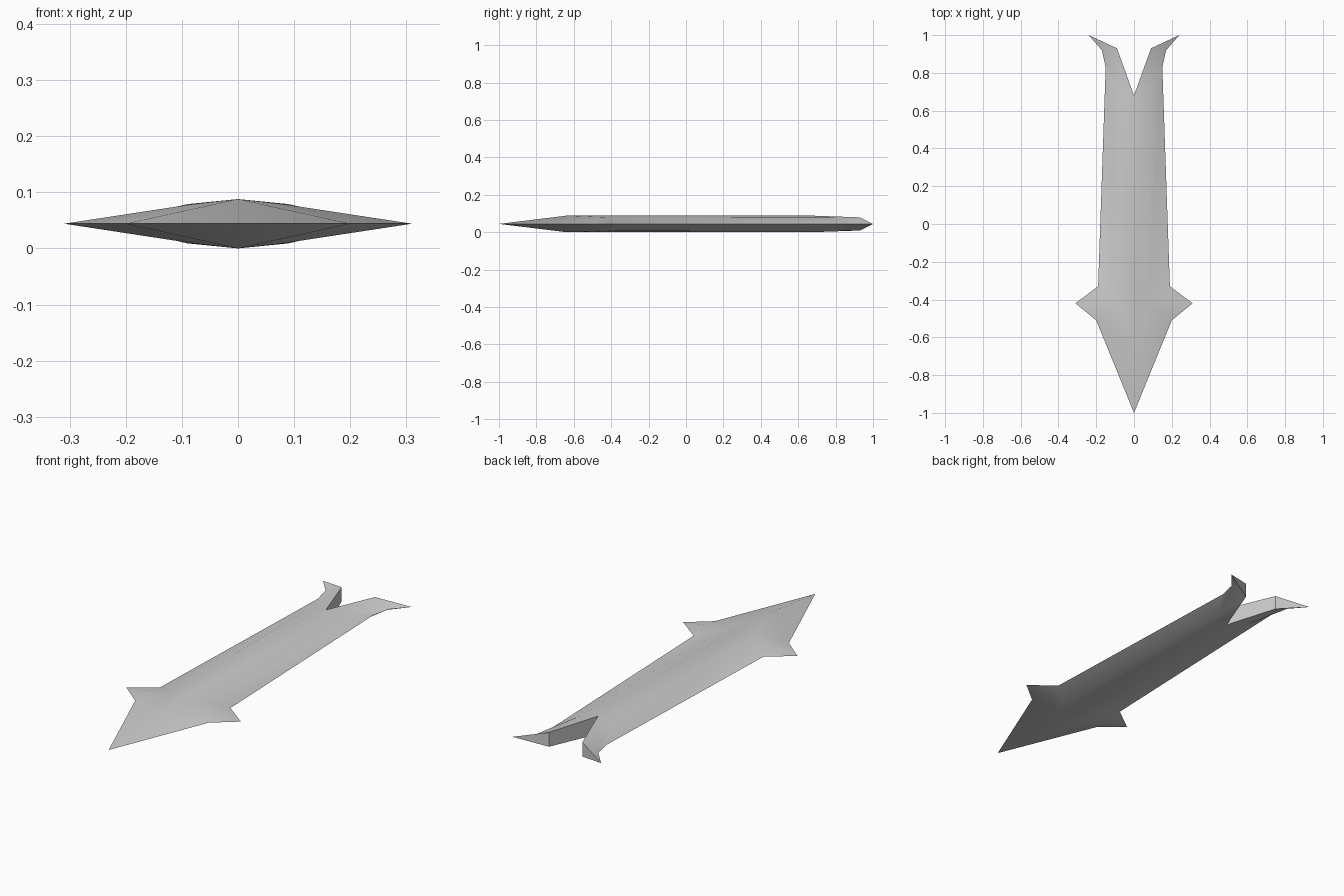
import bpy
import bmesh
import math

HALF = 0.044  # half of the blade thickness

default = bpy.data.objects.get("Cube")
if default:
    bpy.data.objects.remove(default, do_unlink=True)

# One plain grey material
grey = bpy.data.materials.new("plain_grey")
grey.use_nodes = True
colour = (0.6, 0.6, 0.6, 1.0)
grey.diffuse_color = colour
grey.node_tree.nodes["Principled BSDF"].inputs["Base Color"].default_value = colour

# Quarter of the blade: outline on the middle plane, ridge and shoulder above it
points = {
    "nose": (0, -1, 0),
    "barb_front": (0.2, -0.51, 0),
    "barb_tip": (0.31, -0.42, 0),
    "barb_back": (0.19, -0.33, 0),
    "neck": (0.15, 0.83, 0),
    "prong_outer": (0.17, 0.92, 0),
    "prong_tip": (0.24, 1, 0),
    "ridge_front": (0, -0.64, HALF),
    "ridge_back": (0, 0.68, HALF),
    "shoulder_front": (0.08, -0.42, 0.035),
    "shoulder_back": (0.075, 0.7, 0.036),
    "prong_inner": (0.09, 0.93, 0.035),
    "notch_mid": (0, 0.68, 0),
    "prong_mid": (0.09, 0.93, 0),
}
faces = [
    "nose barb_front ridge_front",
    "ridge_front barb_front shoulder_front",
    "barb_front barb_tip shoulder_front",
    "barb_tip barb_back shoulder_front",
    "ridge_front shoulder_front shoulder_back ridge_back",
    "shoulder_front barb_back neck shoulder_back",
    "shoulder_back prong_inner ridge_back",
    "shoulder_back neck prong_outer prong_inner",
    "prong_outer prong_tip prong_inner",
    # Upright walls of the tail notch
    "ridge_back prong_inner prong_mid notch_mid",
    "prong_inner prong_tip prong_mid",
]

bm = bmesh.new()
verts = {name: bm.verts.new(co) for name, co in points.items()}
for face in faces:
    bm.faces.new([verts[name] for name in face.split()])
mesh = bpy.data.meshes.new("blade")
bm.to_mesh(mesh)
bm.free()
mesh.materials.append(grey)

blade = bpy.data.objects.new("blade", mesh)
bpy.context.collection.objects.link(blade)
blade.location.z = HALF
bpy.ops.object.select_all(action="DESELECT")
blade.select_set(True)
bpy.context.view_layer.objects.active = blade

# Mirror side to side and top to bottom
mirror = blade.modifiers.new("mirror", "MIRROR")
mirror.use_axis = (True, False, True)
mirror.use_clip = True
mirror.merge_threshold = 0.001
bpy.ops.object.modifier_apply(modifier=mirror.name)

# Consistent outward faces, soft ridge and sharp rim
bm = bmesh.new()
bm.from_mesh(mesh)
bmesh.ops.recalc_face_normals(bm, faces=bm.faces)
bm.to_mesh(mesh)
bm.free()
bpy.ops.object.shade_smooth_by_angle(angle=math.radians(35))
